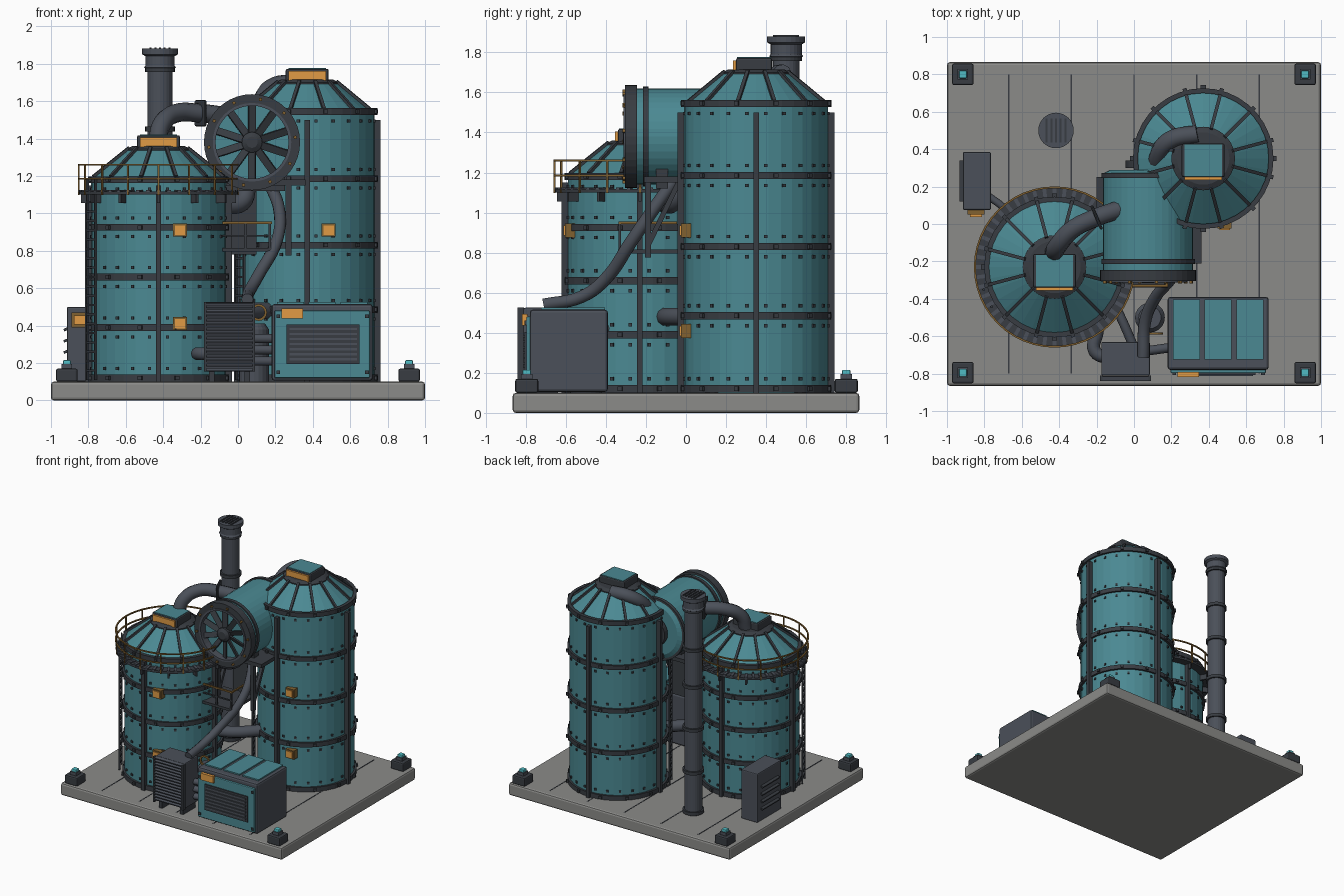
import bpy, bmesh
from math import sin, cos, pi, atan2, hypot, radians
from mathutils import Matrix, Vector

if "Cube" in bpy.data.objects:
    bpy.data.objects.remove(bpy.data.objects["Cube"])


def material(name, rgb):
    m = bpy.data.materials.new(name)
    m.diffuse_color = (*rgb, 1)
    m.use_nodes = True
    m.node_tree.nodes["Principled BSDF"].inputs["Base Color"].default_value = m.diffuse_color
    return m


TEAL = material("teal_paint", (0.07, 0.25, 0.29))
DARK = material("dark_steel", (0.04, 0.046, 0.055))
SLATE = material("slate_steel", (0.07, 0.08, 0.1))
ORANGE = material("orange_panel", (0.75, 0.33, 0.06))
BRONZE = material("bronze_rail", (0.22, 0.12, 0.03))
STONE = material("base_grey", (0.26, 0.26, 0.25))
CYAN = material("beacon_cyan", (0.08, 0.5, 0.55))


def rot(axis, angle):
    return Matrix.Rotation(angle, 4, axis)


def finish(name, bm, mat):
    bmesh.ops.recalc_face_normals(bm, faces=bm.faces)
    me = bpy.data.meshes.new(name)
    bm.to_mesh(me)
    bm.free()
    me.materials.append(mat)
    ob = bpy.data.objects.new(name, me)
    bpy.context.collection.objects.link(ob)
    return ob


def boxes(name, items, mat, bevel=0):
    """One object from many boxes: (centre, size[, rotation matrix])."""
    bm = bmesh.new()
    for it in items:
        r = it[2] if len(it) > 2 else Matrix()
        m = Matrix.Translation(it[0]) @ r @ Matrix.Diagonal((*it[1], 1))
        bmesh.ops.create_cube(bm, size=1, matrix=m)
    ob = finish(name, bm, mat)
    if bevel:
        b = ob.modifiers.new("bevel", 'BEVEL')
        b.width, b.segments = bevel, 2
    return ob


def lathe(name, prof, c, mat, n=36, closed=False, axis='z'):
    """Revolve (radius, height) points; axis 'y' points the height to the front."""
    bm = bmesh.new()
    m = Matrix.Translation(c) @ (rot('X', pi / 2) if axis == 'y' else Matrix())
    rows = [[bm.verts.new(m @ Vector((r * cos(2 * pi * i / n), r * sin(2 * pi * i / n), z)))
             for i in range(n)] for r, z in prof]
    pairs = list(zip(rows, rows[1:])) + ([(rows[-1], rows[0])] if closed else [])
    for a, b in pairs:
        for i in range(n):
            j = (i + 1) % n
            bm.faces.new((a[i], a[j], b[j], b[i]))
    if not closed:
        bm.faces.new(rows[0])
        bm.faces.new(rows[-1])
    return finish(name, bm, mat)


def ring(name, r0, r1, z0, z1, c, mat, n=36, axis='z'):
    return lathe(name, [(r0, z0), (r1, z0), (r1, z1), (r0, z1)], c, mat, n, True, axis)


def tube(name, pts, r, mat):
    cu = bpy.data.curves.new(name, 'CURVE')
    cu.dimensions, cu.bevel_depth, cu.bevel_resolution = '3D', r, 3
    cu.use_fill_caps, cu.resolution_u = True, 6
    sp = cu.splines.new('BEZIER')
    sp.bezier_points.add(len(pts) - 1)
    for p, co in zip(sp.bezier_points, pts):
        p.co = co
    for p in sp.bezier_points:
        p.handle_left_type = p.handle_right_type = 'AUTO'
    cu.materials.append(mat)
    ob = bpy.data.objects.new(name, cu)
    bpy.context.collection.objects.link(ob)
    return ob


def around(c, r, z, size, n, off=0.0):
    return [((c[0] + r * cos(a), c[1] + r * sin(a), z), size, rot('Z', a))
            for a in (off + 2 * pi * i / n for i in range(n))]


def tank(name, cx, cy, r, top, rings, cone_top, box_y):
    c = (cx, cy, 0)
    lathe(name + "_shell", [(r, 0.1), (r, top), (0.16, cone_top)], c, TEAL)
    lathe(name + "_cap", [(0.17, cone_top - 0.03), (0.17, cone_top), (0.14, cone_top + 0.015)], c, DARK)
    bolts = []
    for i, z in enumerate(rings):
        ring(f"{name}_band_{i}", r - 0.01, r + 0.016, z - 0.018, z + 0.018, c, DARK)
        bolts += around(c, r + 0.018, z, (0.02, 0.022, 0.022), 12, pi / 12)
        for dz in (-0.05, 0.05):
            if 0.13 < z + dz < top:
                bolts += around(c, r, z + dz, (0.016, 0.016, 0.016), 24, pi / 24)
    boxes(name + "_bolts", bolts, DARK)
    # vertical straps and roof ribs
    boxes(name + "_straps", around(c, r + 0.015, (top + 0.06) / 2, (0.035, 0.028, top - 0.14), 4), DARK)
    slope = atan2(cone_top - top, r - 0.16)
    ln = hypot(cone_top - top, r - 0.16)
    boxes(name + "_roof_ribs", [(p, s, m @ rot('Y', slope)) for p, s, m in around(
        c, (r + 0.16) / 2, (top + cone_top) / 2 + 0.004, (ln, 0.018, 0.022), 12, pi / 12)], DARK)
    # roof housing with lit front
    z = cone_top + 0.035
    boxes(name + "_roof_housing", [((cx, box_y, z), (0.23, 0.18, 0.075))], DARK, 0.01)
    boxes(name + "_roof_lid", [((cx, box_y, z + 0.034), (0.2, 0.17, 0.014))], TEAL)
    boxes(name + "_roof_lamp", [((cx, box_y - 0.095, z), (0.2, 0.02, 0.05))], ORANGE)
    # ladder
    a = radians(205)
    m = Matrix.Translation(c) @ rot('Z', a)
    items = [(m @ Vector((r + 0.035, s, (top + 0.1) / 2)), (0.012, 0.012, top - 0.12), rot('Z', a)) for s in (-0.05, 0.05)]
    items += [(m @ Vector((r + 0.035, 0, 0.16 + 0.05 * k)), (0.012, 0.1, 0.012), rot('Z', a))
              for k in range(int((top - 0.2) / 0.05))]
    boxes(name + "_ladder", items, DARK)
    # wall lamps
    spots = [(cx + 0.115, cy - r + 0.01, zz) for zz in (0.41, 0.91)]
    boxes(name + "_lamp_frames", [(p, (0.075, 0.05, 0.07)) for p in spots], BRONZE)
    boxes(name + "_lamps", [((p[0], p[1] - 0.025, p[2]), (0.055, 0.015, 0.05)) for p in spots], ORANGE)


# base slab, seams and corner beacons
boxes("base_slab", [((0, 0, 0.05), (2, 1.73, 0.1))], STONE, 0.015)
boxes("base_seams", [((x, 0, 0.1), (0.008, 1.6, 0.004)) for x in (-0.67, -0.335, 0, 0.335, 0.67)], DARK)
corners = [(x, y) for x in (-0.915, 0.915) for y in (-0.795, 0.8)]
boxes("corner_blocks", [((x, y, 0.135), (0.115, 0.115, 0.07)) for x, y in corners], DARK, 0.01)
boxes("corner_posts", [((x, y, 0.18), (0.055, 0.055, 0.03)) for x, y in corners], SLATE)
boxes("corner_beacons", [((x, y, 0.2), (0.042, 0.042, 0.03)) for x, y in corners], CYAN, 0.006)

# tanks
tank("short_tank", -0.425, -0.23, 0.36, 1.19, (0.12, 0.39, 0.66, 0.925, 1.18), 1.345, -0.25)
tank("tall_tank", 0.37, 0.35, 0.36, 1.54, (0.12, 0.485, 0.83, 1.185, 1.545), 1.7, 0.34)

# walkway round the short tank
wc = (-0.425, -0.23, 0)
ring("walkway_deck", 0.35, 0.425, 1.1, 1.118, wc, DARK, 48)
boxes("walkway_grating", around(wc, 0.395, 1.12, (0.065, 0.02, 0.012), 48), SLATE)
boxes("walkway_brackets", around(wc, 0.385, 1.08, (0.06, 0.014, 0.05), 12), DARK)
boxes("walkway_posts", around(wc, 0.426, 1.18, (0.009, 0.009, 0.165), 16), BRONZE)
for z in (1.185, 1.26):
    ring(f"walkway_rail_{z}", 0.421, 0.431, z - 0.005, z + 0.005, wc, BRONZE, 48)

# chimney
lathe("chimney", [(0.067, 0.1), (0.067, 1.77), (0.085, 1.78), (0.078, 1.79), (0.078, 1.84), (0.095, 1.85),
                  (0.095, 1.88)], (-0.417, 0.5, 0), SLATE, 24)
for i, z in enumerate((0.12, 0.45, 0.8, 1.15, 1.45, 1.77)):
    ring(f"chimney_collar_{i}", 0.06, 0.08, z - 0.013, z + 0.013, (-0.417, 0.5, 0), DARK, 24)
boxes("chimney_cap_slats", [((-0.417 + 0.025 * k, 0.5, 1.88), (0.01, 0.13, 0.012)) for k in range(-2, 3)], DARK)

# horizontal blower drum
fc = (0.075, 0, 1.38)
lathe("blower_drum", [(0.2, -0.29), (0.24, -0.27), (0.24, 0.25)], fc, TEAL, 40, axis='y')
for i, y in enumerate((-0.26, 0.2)):
    ring(f"drum_band_{i}", 0.23, 0.25, y - 0.014, y + 0.014, fc, DARK, 40, 'y')
lathe("drum_rear_boss", [(0.12, 0.28), (0.12, 0.32)], (0.075, 0.62, 1.38), DARK, 24, axis='y')
ring("fan_flange", 0.205, 0.257, 0.245, 0.305, fc, DARK, 40, 'y')
ring("fan_inner_rim", 0.195, 0.21, 0.25, 0.312, fc, SLATE, 40, 'y')
lathe("fan_hub", [(0.055, 0.24), (0.055, 0.3), (0.03, 0.315)], fc, DARK, 20, axis='y')
angles = [2 * pi * i / 10 for i in range(10)]
boxes("fan_blades", [((0.075 + 0.125 * sin(a), -0.275, 1.38 + 0.125 * cos(a)), (0.042, 0.01, 0.15),
                      rot('Y', a) @ rot('Z', 0.45)) for a in angles], DARK)
boxes("fan_flange_bolts", [((0.075 + 0.232 * sin(a + 0.2), -0.31, 1.38 + 0.232 * cos(a + 0.2)),
                            (0.016, 0.016, 0.016), rot('Y', a)) for a in angles], BRONZE)

# drum saddle and support frame
boxes("drum_saddle", [((0.08, 0.02, 1.165), (0.56, 0.46, 0.03)), ((0.08, -0.12, 1.17), (0.34, 0.06, 0.1)),
                      ((0.08, 0.16, 1.17), (0.34, 0.06, 0.1))], DARK)
boxes("drum_struts", [((x, -0.19, 0.97), (0.03, 0.03, 0.39)) for x in (-0.05, 0.27)] +
      [((x, -0.11, 1.0), (0.025, 0.025, 0.34), rot('X', -0.45)) for x in (-0.05, 0.27)], DARK)
boxes("service_column", [((0.02, 0.05, 0.97), (0.16, 0.06, 0.38))], DARK)

# service platform between the tanks
boxes("service_deck", [((0.04, -0.19, 0.805), (0.28, 0.3, 0.02)), ((0.04, -0.33, 0.88), (0.28, 0.01, 0.01))] +
      [((x, -0.33, 0.875), (0.012, 0.012, 0.14)) for x in (-0.09, 0.04, 0.17)], DARK)
boxes("service_rail", [((0.04, -0.33, 0.95), (0.28, 0.012, 0.012))] +
      [((x, -0.19, 0.95), (0.012, 0.29, 0.012)) for x in (-0.095, 0.175)], BRONZE)

# large ducts and hoses
tube("short_tank_duct", [(-0.43, -0.16, 1.36), (-0.41, -0.12, 1.47), (-0.33, -0.03, 1.535), (-0.2, 0.035, 1.535),
                         (-0.07, 0.08, 1.52)], 0.05, SLATE)
boxes("duct_flange", [((-0.2, 0.035, 1.535), (0.016, 0.14, 0.14), rot('Z', 0.4))], DARK, 0.03)
tube("tall_tank_duct", [(0.14, 0.27, 1.5), (0.13, 0.36, 1.6), (0.2, 0.45, 1.68), (0.34, 0.48, 1.69)], 0.05, SLATE)
tube("feed_hose", [(0.17, -0.06, 1.16), (0.22, -0.16, 1.02), (0.21, -0.27, 0.86), (0.11, -0.4, 0.67),
                   (0.06, -0.52, 0.58), (0.05, -0.71, 0.54)], 0.032, SLATE)
tube("cross_pipe", [(-0.15, -0.12, 0.48), (0.0, -0.07, 0.48), (0.2, 0.12, 0.48)], 0.045, SLATE)
tube("upper_elbow", [(-0.12, -0.12, 1.05), (0.02, -0.06, 1.06), (0.05, 0.0, 1.18)], 0.05, SLATE)
tube("radiator_elbow", [(-0.12, -0.72, 0.25), (-0.21, -0.68, 0.25), (-0.2, -0.55, 0.25), (-0.3, -0.45, 0.25)], 0.035, SLATE)
tube("radiator_return", [(0, -0.66, 0.4), (-0.07, -0.5, 0.42), (-0.14, -0.36, 0.42)], 0.025, SLATE)
for i, z in enumerate((0.21, 0.27, 0.33)):
    tube(f"coupling_pipe_{i}", [(0.06, -0.68, z), (0.2, -0.66, z)], 0.025, SLATE)
lathe("pump_canister", [(0.08, 0.1), (0.08, 0.38), (0.06, 0.41)], (0.085, -0.5, 0), SLATE, 20)
ring("pump_valve_wheel", 0.032, 0.045, 0.58, 0.592, (0.11, 0, 0.47), BRONZE, 16, 'y')

# radiator with louvred front
boxes("radiator_body", [((-0.045, -0.72, 0.34), (0.26, 0.18, 0.37))], SLATE, 0.008)
boxes("radiator_louvres", [((-0.045, -0.825, 0.18 + 0.024 * k), (0.25, 0.025, 0.01), rot('X', 0.3)) for k in range(15)], SLATE)
boxes("radiator_frame", [((x, -0.825, 0.34), (0.014, 0.03, 0.37)) for x in (-0.175, 0.085)] +
      [((x, -0.72, 0.13), (0.03, 0.16, 0.06)) for x in (-0.14, 0.05)], DARK)

# generator housing
boxes("generator_body", [((0.45, -0.585, 0.31), (0.54, 0.39, 0.41))], SLATE, 0.015)
boxes("generator_top_panels", [((x, -0.565, 0.515), (0.145, 0.32, 0.02)) for x in (0.28, 0.45, 0.62)], TEAL)
boxes("generator_front_panel", [((0.45, -0.785, 0.3), (0.51, 0.025, 0.36))], TEAL, 0.006)
boxes("generator_grille", [((0.455, -0.8, 0.3), (0.39, 0.012, 0.21))], DARK)
boxes("generator_slats", [((0.455, -0.808, 0.22 + 0.027 * k), (0.36, 0.012, 0.012)) for k in range(7)], SLATE)
boxes("generator_lamp", [((0.29, -0.805, 0.465), (0.115, 0.025, 0.055))], ORANGE)
boxes("generator_bolts", [((x, -0.8, z), (0.02, 0.012, 0.02)) for x in (0.215, 0.69) for z in (0.15, 0.45)], DARK)

# control cabinet
boxes("cabinet_body", [((-0.84, 0.23, 0.3), (0.15, 0.31, 0.4))], SLATE, 0.008)
boxes("cabinet_louvres", [((-0.92, 0.23, 0.2 + 0.06 * k), (0.025, 0.22, 0.014), rot('Y', -0.4)) for k in range(4)], DARK)
boxes("cabinet_lamp_frame", [((-0.845, 0.065, 0.43), (0.09, 0.03, 0.08))], BRONZE)
boxes("cabinet_lamp", [((-0.845, 0.045, 0.43), (0.065, 0.015, 0.05))], ORANGE)
tube("cabinet_conduit", [(-0.78, 0.15, 0.2), (-0.7, 0.09, 0.2), (-0.62, 0.0, 0.2)], 0.02, SLATE)
